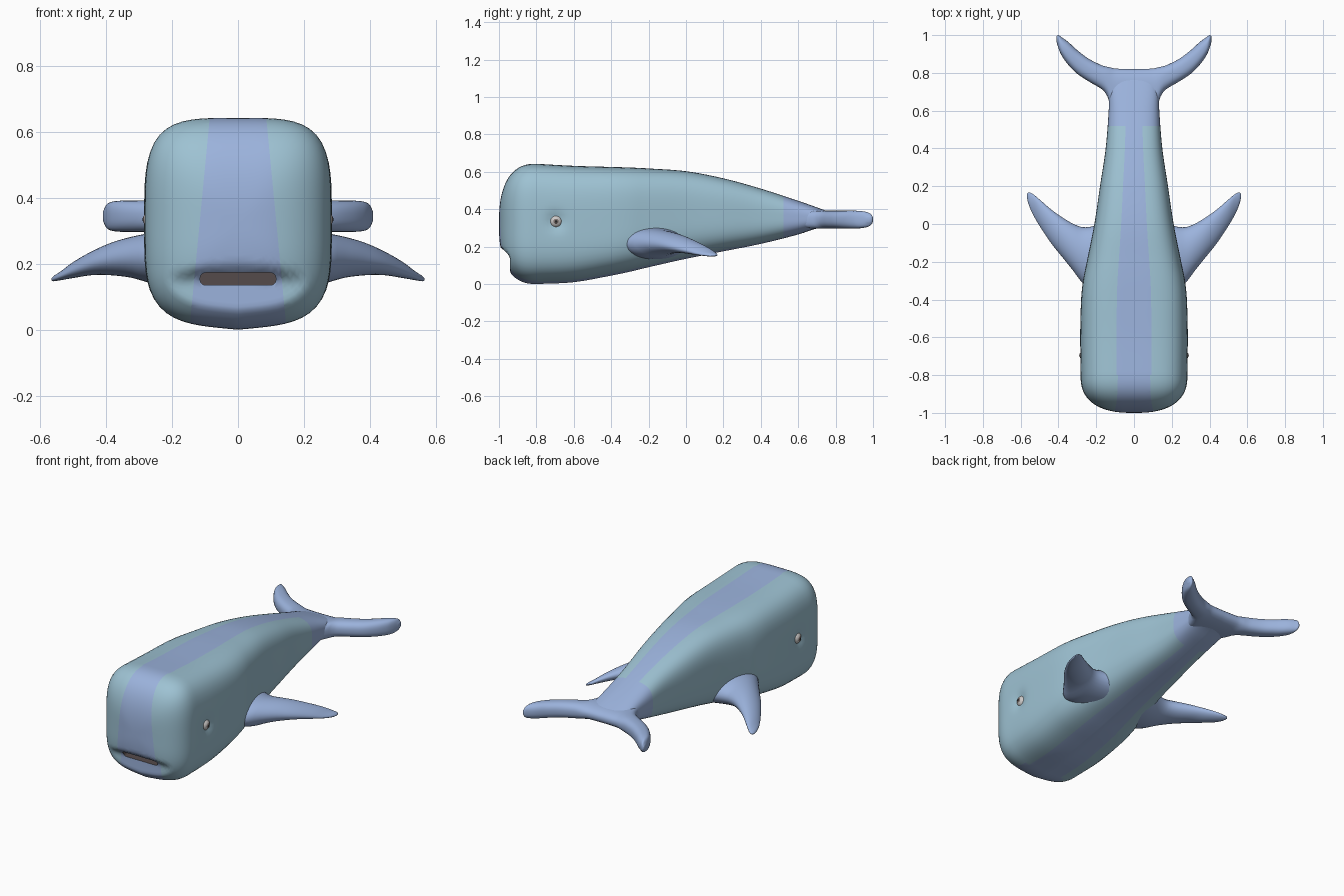
import bpy, bmesh, math
from mathutils import Vector

if "Cube" in bpy.data.objects:
    bpy.data.objects.remove(bpy.data.objects["Cube"])


def material(name, rgb):
    m = bpy.data.materials.new(name)
    m.diffuse_color = (*rgb, 1)
    m.use_nodes = True
    m.node_tree.nodes["Principled BSDF"].inputs["Base Color"].default_value = m.diffuse_color
    return m


TEAL = material("teal_skin", (0.34, 0.54, 0.65))
BLUE = material("blue_skin", (0.33, 0.45, 0.72))
DARK = material("mouth_dark", (0.09, 0.07, 0.07))
WHITE = material("eye_white", (0.6, 0.58, 0.57))
IRIS = material("eye_iris", (0.2, 0.16, 0.15))
BLACK = material("eye_pupil", (0.02, 0.02, 0.02))


def smooth_at(table, t):
    """Smooth interpolation through rows whose first value is the position."""
    n = len(table)
    i = max(k for k in range(n - 1) if table[k][0] <= t + 1e-9 or k == 0)
    a, b = table[i], table[i + 1]
    p, q = table[max(i - 1, 0)], table[min(i + 2, n - 1)]
    h = b[0] - a[0]
    f = (t - a[0]) / h
    out = []
    for k in range(1, len(a)):
        m0 = (b[k] - p[k]) / (b[0] - p[0]) * h
        m1 = (q[k] - a[k]) / (q[0] - a[0]) * h
        out.append((2*f**3 - 3*f*f + 1) * a[k] + (f**3 - 2*f*f + f) * m0
                   + (3*f*f - 2*f**3) * b[k] + (f**3 - f*f) * m1)
    return out


def squircle(n, count):
    """Unit rounded square, starting at the top."""
    pts = []
    for i in range(count):
        a = 2 * math.pi * i / count
        u, v = math.sin(a), math.cos(a)
        r = (abs(u)**n + abs(v)**n) ** (-1 / n)
        pts.append((u * r, v * r))
    return pts


def loft(bm, rings, paint=lambda r, i: 0):
    rows = [[bm.verts.new(p) for p in ring] for ring in rings]
    count = len(rows[0])
    for r in range(len(rows) - 1):
        for i in range(count):
            j = (i + 1) % count
            f = bm.faces.new((rows[r][i], rows[r][j], rows[r+1][j], rows[r+1][i]))
            f.material_index = paint(r, i)
    for end in (rows[0], rows[-1]):
        bm.faces.new(end).material_index = 1 if len(rings) > 80 else 0
    bmesh.ops.recalc_face_normals(bm, faces=bm.faces)


def finish(name, bm, mats, smooth=True):
    me = bpy.data.meshes.new(name)
    for f in bm.faces:
        f.smooth = smooth
    bm.to_mesh(me)
    bm.free()
    for m in mats:
        me.materials.append(m)
    ob = bpy.data.objects.new(name, me)
    bpy.context.collection.objects.link(ob)
    return ob


# Body stations: y, half width, bottom z, top z, squareness
BODY = [(-0.8, .283, .0, .643, 4), (-0.6, .285, .01, .632, 4), (-0.4, .28, .045, .626, 4),
        (-0.3, .27, .066, .623, 3.9), (-0.2, .25, .09, .618, 3.8), (0, .21, .135, .603, 3.6),
        (0.2, .18, .175, .565, 3.4), (0.4, .15, .215, .51, 3.2), (0.6, .134, .265, .445, 3),
        (0.7, .13, .297, .41, 3), (0.78, .125, .31, .38, 3)]
N = 80
EYE_Y, EYE_Z = -0.695, 0.335


def body_ring(y, row, s=1.0):
    w, z0, z1, n = row
    c, h = (z0 + z1) / 2, (z1 - z0) / 2
    ring = []
    for u, v in squircle(n, N):
        z = c + s * (h * v + (0.08 * h * abs(u) * -v if v < 0 else 0))
        x, yy = s * w * u, y
        # lower jaw set back
        t = min(max((0.215 - z) / 0.075, 0), 1)
        yy = max(yy, -1 + 0.06 * t * t * (3 - 2 * t)) if y < -0.85 else yy
        # shallow eye sockets
        d2 = (y - EYE_Y)**2 + (z - EYE_Z)**2
        if abs(u) > 0.8:
            x -= math.copysign(0.02 * math.exp(-d2 / 0.045**2), x)
        ring.append((x, yy, z))
    return ring


# Rounded head cap, then the long tapering body
CAP = 26
rings = []
for k in range(1, CAP):
    s = math.sin(math.pi / 2 * k / CAP)
    rings.append(body_ring(-1 + 0.2 * (1 - (1 - s**2.5)**0.4), BODY[0][1:], s))
ys = [-0.8 + 1.32 * k / 66 for k in range(67)] + [0.52 + 0.26 * k / 12 for k in range(1, 13)]
rings += [body_ring(y, smooth_at(BODY, y)) for y in ys]


def body_paint(r, i):
    stripe = i < 4 or i >= N - 4 or N // 2 - 5 <= i < N // 2 + 5
    return 1 if stripe or r >= CAP - 1 + 66 else 0


bm = bmesh.new()
loft(bm, rings, body_paint)
# face stripe widens downwards
for sx in (-1, 1):
    faces = [f for f in bm.faces if f.calc_center_median().y < -0.81]
    geom = set(faces) | {e for f in faces for e in f.edges} | {v for f in faces for v in f.verts}
    bmesh.ops.bisect_plane(bm, geom=list(geom), dist=1e-5,
                           plane_co=(sx * 0.09, 0, 0.6), plane_no=(sx, 0, 0.096))
for f in bm.faces:
    c = f.calc_center_median()
    if c.y < -0.81:
        f.material_index = 1 if abs(c.x) < 0.09 + (0.6 - c.z) * 0.096 else 0
body = finish("body", bm, [TEAL, BLUE, DARK])

# Mouth slot
bm = bmesh.new()
bmesh.ops.create_cube(bm, size=1)
for v in bm.verts:
    v.co = Vector((v.co.x * 0.23, v.co.y * 0.26 - 0.95, v.co.z * 0.038 + 0.154))
long_edges = [e for e in bm.edges if abs(e.verts[0].co.y - e.verts[1].co.y) > 0.1]
bmesh.ops.bevel(bm, geom=long_edges, offset=0.016, segments=5, profile=0.5, affect='EDGES')
for f in bm.faces:
    f.material_index = 2
cutter = finish("mouth_cutter", bm, [TEAL, BLUE, DARK], smooth=False)
cutter.hide_render = True
cutter.display_type = 'WIRE'
cut = body.modifiers.new("mouth", 'BOOLEAN')
cut.operation, cut.solver, cut.object = 'DIFFERENCE', 'EXACT', cutter


def blade_ring(x, row, n, count=32):
    y0, y1, z0, z1 = row
    return [(x, (y0 + y1) / 2 + (y1 - y0) / 2 * u, (z0 + z1) / 2 + (z1 - z0) / 2 * v)
            for u, v in squircle(n, count)]


# Flipper stations: x, front y, back y, bottom z, top z
FLIPPER = [(.12, -.36, .02, .13, .31), (.21, -.345, -.01, .135, .305), (.27, -.315, -.017, .143, .293),
           (.32, -.25, 0, .157, .283), (.38, -.175, .035, .165, .266), (.44, -.1, .078, .166, .24),
           (.5, -.01, .13, .157, .206), (.54, .06, .162, .15, .176), (.56, .11, .168, .147, .163),
           (.566, .135, .16, .149, .157)]
bm = bmesh.new()
loft(bm, [blade_ring(x, smooth_at(FLIPPER, x), 2) for x in
          [.12 + .446 * math.sin(math.pi / 2 * k / 30) for k in range(31)]])
flippers = finish("flippers", bm, [BLUE])
flippers.modifiers.new("mirror", 'MIRROR')

# Tail fluke stations: x, front y, back y, bottom z, top z
FLUKE = [(0, .55, .82, .297, .392), (.1, .575, .823, .297, .392), (.13, .64, .83, .297, .392),
         (.145, .685, .833, .297, .392), (.17, .713, .84, .297, .392), (.24, .755, .875, .297, .392),
         (.3, .795, .92, .297, .392), (.35, .845, .965, .297, .392), (.385, .895, .99, .301, .388),
         (.4, .93, 1.0, .31, .379), (.41, .965, .995, .33, .359)]
xs = [.41 * math.sin(math.pi / 2 * k / 40) for k in range(41)]
bm = bmesh.new()
loft(bm, [blade_ring(x, smooth_at(FLUKE, abs(x)), 2.5) for x in [-x for x in xs[:0:-1]] + xs])
for f in bm.faces:
    f.material_index = 0
finish("tail_fluke", bm, [BLUE])

# Eyes: ball, iris and pupil
for side, sx in (("right", 1), ("left", -1)):
    for part, mat, x, rx, r in (("eyeball", WHITE, .252, .035, .036),
                                ("iris", IRIS, .281, .0075, .015),
                                ("pupil", BLACK, .285, .005, .008)):
        bm = bmesh.new()
        bmesh.ops.create_uvsphere(bm, u_segments=24, v_segments=16, radius=1)
        for v in bm.verts:
            v.co = Vector((sx * x + v.co.x * rx, EYE_Y + v.co.y * r, EYE_Z + v.co.z * r))
        finish(f"{side}_{part}", bm, [mat])
